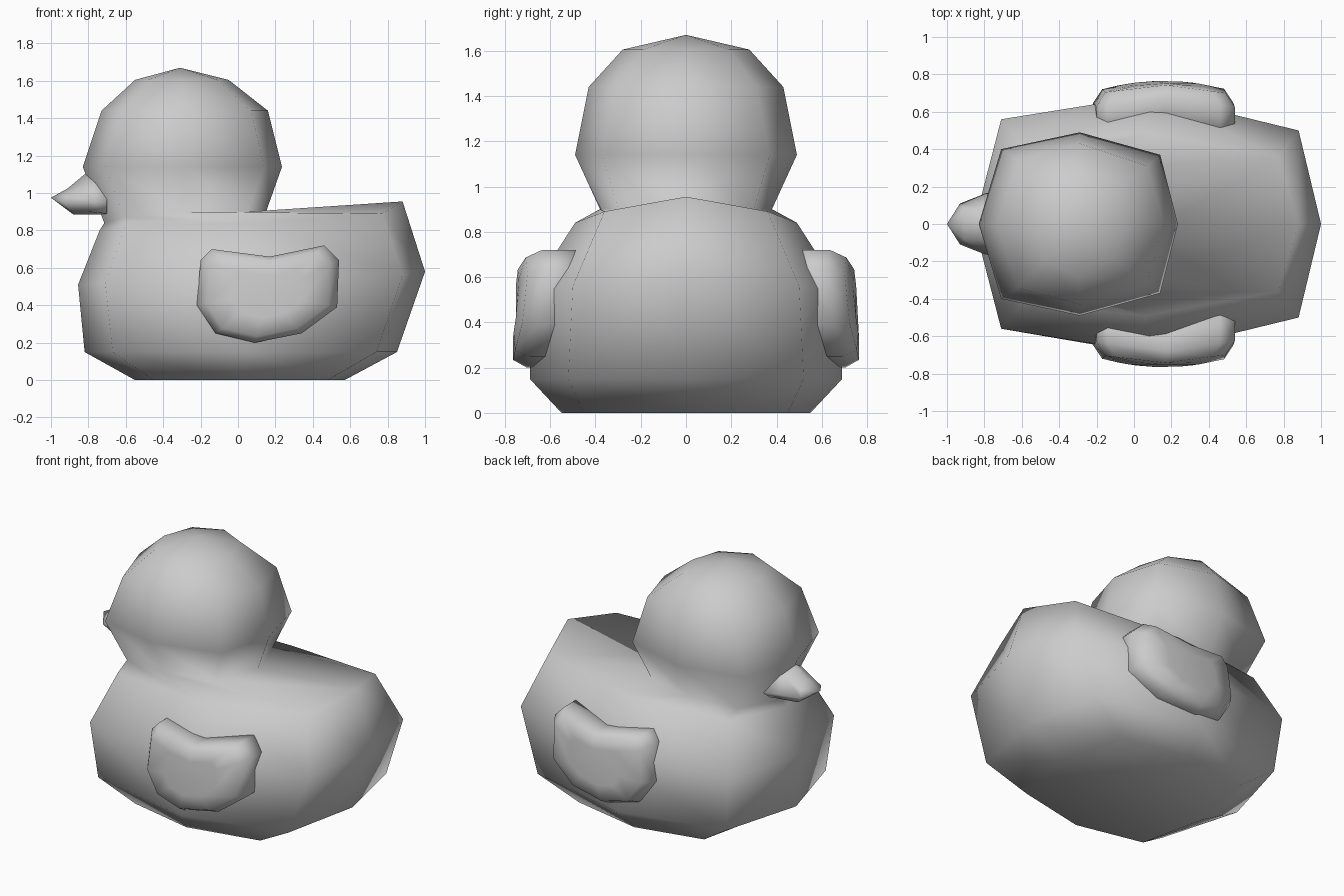
import bpy
import bmesh

cube = bpy.data.objects.get("Cube")
if cube:
    bpy.data.objects.remove(cube, do_unlink=True)

grey = bpy.data.materials.new("plain_grey")
grey.use_nodes = True
GREY = (0.6, 0.6, 0.6, 1)
grey.diffuse_color = GREY
grey.node_tree.nodes["Principled BSDF"].inputs["Base Color"].default_value = GREY


def full_ring(half):
    """Mirror a half ring (first and last points on the centre line) across y."""
    return half + [(x, -y, z) for x, y, z in reversed(half[1:-1])]


def loft(name, rings, tip=None):
    """Skin a stack of equal rings, capping the start and closing on a tip or a cap."""
    bm = bmesh.new()
    loops = [[bm.verts.new(p) for p in ring] for ring in rings]
    n = len(loops[0])
    bm.faces.new(loops[0])
    for low, high in zip(loops, loops[1:]):
        for i in range(n):
            j = (i + 1) % n
            bm.faces.new((low[i], low[j], high[j], high[i]))
    if tip:
        point = bm.verts.new(tip)
        for i in range(n):
            bm.faces.new((loops[-1][i], loops[-1][(i + 1) % n], point))
    else:
        bm.faces.new(loops[-1])
    bmesh.ops.recalc_face_normals(bm, faces=bm.faces)
    mesh = bpy.data.meshes.new(name)
    bm.to_mesh(mesh)
    bm.free()
    mesh.materials.append(grey)
    mesh.shade_smooth()
    obj = bpy.data.objects.new(name, mesh)
    bpy.context.collection.objects.link(obj)
    return obj


# Body and head: eight-sided rings from base to crown, listed breast to tail
half_rings = [
    [(-.55, 0, 0), (-.45, .45, 0), (0, .55, 0), (.48, .45, 0), (.57, 0, 0)],
    [(-.82, 0, .15), (-.67, .53, .15), (.05, .69, .15), (.74, .52, .15), (.85, 0, .15)],
    [(-.855, 0, .51), (-.71, .56, .52), (.1, .69, .53), (.88, .5, .56), (1, 0, .58)],
    [(-.74, 0, .8), (-.6, .42, .83), (.06, .49, .84), (.77, .36, .89), (.88, 0, .955)],
    [(-.715, 0, .84), (-.61, .31, .87), (-.29, .38, .9), (.05, .3, .9), (.15, 0, .9)],
    [(-.83, 0, 1.14), (-.71, .4, 1.14), (-.29, .49, 1.14), (.14, .37, 1.14), (.235, 0, 1.14)],
    [(-.73, 0, 1.44), (-.62, .34, 1.44), (-.29, .43, 1.44), (.07, .31, 1.44), (.16, 0, 1.44)],
    [(-.55, 0, 1.605), (-.48, .2, 1.605), (-.3, .28, 1.605), (-.11, .19, 1.605), (-.05, 0, 1.605)],
]
loft("body_and_head", [full_ring(h) for h in half_rings], (-.31, 0, 1.67))

# Beak: pointed loft, rings listed ridge to chin
beak_rings = [
    [(-.7, 0, 1.1), (-.7, .1, 1.06), (-.7, .18, .95), (-.7, .1, .89), (-.7, 0, .885)],
    [(-.82, 0, 1.1), (-.8, .09, 1.05), (-.79, .165, .96), (-.8, .1, .9), (-.8, 0, .885)],
    [(-.91, 0, 1.025), (-.91, .08, .99), (-.93, .11, .95), (-.89, .08, .9), (-.88, 0, .885)],
]
loft("beak", [full_ring(h) for h in beak_rings], (-1, 0, .975))

# Wings: rounded slabs bulging outward, one per side
OUTLINE = [(-.2, .64), (-.14, .7), (.17, .66), (.46, .72), (.54, .64),
           (.53, .39), (.34, .25), (.09, .2), (-.12, .25), (-.22, .4)]


def wing_ring(scale, depth, side):
    ring = []
    for x, z in OUTLINE:
        x, z = .16 + (x - .16) * scale, .46 + (z - .46) * scale
        bulge = .05 * (1 - ((x - .16) / .35) ** 2) - .12 * max(0, z - .45)
        ring.append((x, side * (depth + bulge), z))
    return ring


for name, side in (("right_wing", -1), ("left_wing", 1)):
    loft(name, [wing_ring(1, .5, side), wing_ring(1, .655, side),
                wing_ring(.87, .715, side), wing_ring(.5, .715, side)])
